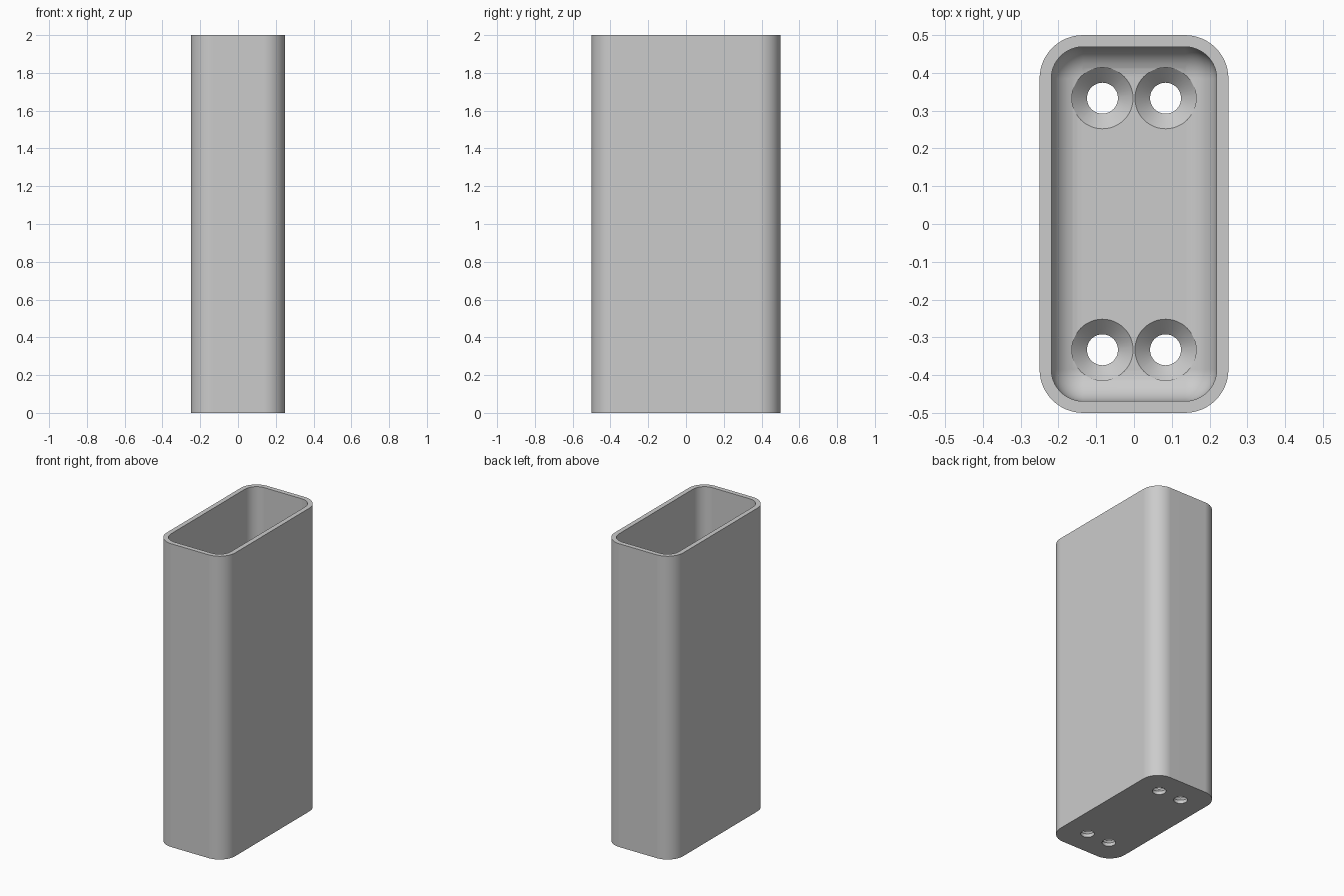
import bpy, bmesh
from math import sin, cos, pi

cube = bpy.data.objects.get("Cube")
if cube:
    bpy.data.objects.remove(cube, do_unlink=True)

HALF_X, HALF_Y, HEIGHT = 0.25, 0.5, 2.0
WALL, FLOOR = 0.031, 0.0625
OUTER_R = 0.115
INNER_R = OUTER_R - WALL
ARC = 12

grey = bpy.data.materials.new("plain grey")
grey.use_nodes = True
colour = (0.6, 0.6, 0.6, 1)
grey.diffuse_color = colour
grey.node_tree.nodes["Principled BSDF"].inputs["Base Color"].default_value = colour


def new_object(name, bm):
    bmesh.ops.recalc_face_normals(bm, faces=bm.faces)
    mesh = bpy.data.meshes.new(name)
    bm.to_mesh(mesh)
    bm.free()
    mesh.materials.append(grey)
    obj = bpy.data.objects.new(name, mesh)
    bpy.context.collection.objects.link(obj)
    return obj


def rounded_loop(bm, inset, radius, z):
    """Ring of vertices around a rounded rectangle."""
    ring = []
    cx, cy = HALF_X - inset - radius, HALF_Y - inset - radius
    for i, (sx, sy) in enumerate([(1, 1), (-1, 1), (-1, -1), (1, -1)]):
        for k in range(ARC + 1):
            a = (i + k / ARC) * pi / 2
            ring.append(bm.verts.new((sx * cx + radius * cos(a),
                                      sy * cy + radius * sin(a), z)))
    return ring


def circle_loop(bm, x, y, radius, z, sides=48):
    return [bm.verts.new((x + radius * cos(2 * pi * k / sides),
                          y + radius * sin(2 * pi * k / sides), z))
            for k in range(sides)]


def skin(bm, rings):
    """Bridge successive rings and cap both ends."""
    for a, b in zip(rings, rings[1:]):
        n = len(a)
        for k in range(n):
            j = (k + 1) % n
            bm.faces.new((a[k], a[j], b[j], b[k]))
    bm.faces.new(rings[0])
    bm.faces.new(rings[-1])


# Open box: outer wall, rim, inner wall, then a fillet down to the floor
bm = bmesh.new()
rings = [rounded_loop(bm, 0, OUTER_R, 0),
         rounded_loop(bm, 0, OUTER_R, HEIGHT),
         rounded_loop(bm, WALL, INNER_R, HEIGHT)]
STEPS = 10
for k in range(STEPS + 1):
    a = k / STEPS * pi / 2
    shrink = (INNER_R - 0.002) * (1 - cos(a))
    rings.append(rounded_loop(bm, WALL + shrink, INNER_R - shrink,
                              FLOOR + INNER_R * (1 - sin(a))))
skin(bm, rings)
box = new_object("open_box", bm)

# Countersunk screw holes cut through the floor
bm = bmesh.new()
for x in (-0.0835, 0.0835):
    for y in (-0.333, 0.333):
        skin(bm, [circle_loop(bm, x, y, r, z) for r, z in
                  ((0.041, -0.05), (0.041, FLOOR - 0.04),
                   (0.081, FLOOR), (0.081, FLOOR + 0.05))])
cutter = new_object("screw_hole_cutter", bm)
cutter.hide_render = True

bpy.context.view_layer.objects.active = box
box.select_set(True)
cut = box.modifiers.new("screw_holes", 'BOOLEAN')
cut.operation = 'DIFFERENCE'
cut.solver = 'EXACT'
cut.object = cutter
bpy.ops.object.modifier_apply(modifier=cut.name)
bpy.data.objects.remove(cutter, do_unlink=True)

# Smooth rounded walls, crisp rim and hole edges
bpy.ops.object.select_all(action='DESELECT')
box.select_set(True)
bpy.ops.object.shade_smooth_by_angle(angle=0.5)
weighted = box.modifiers.new("even_shading", 'WEIGHTED_NORMAL')
weighted.keep_sharp = True
